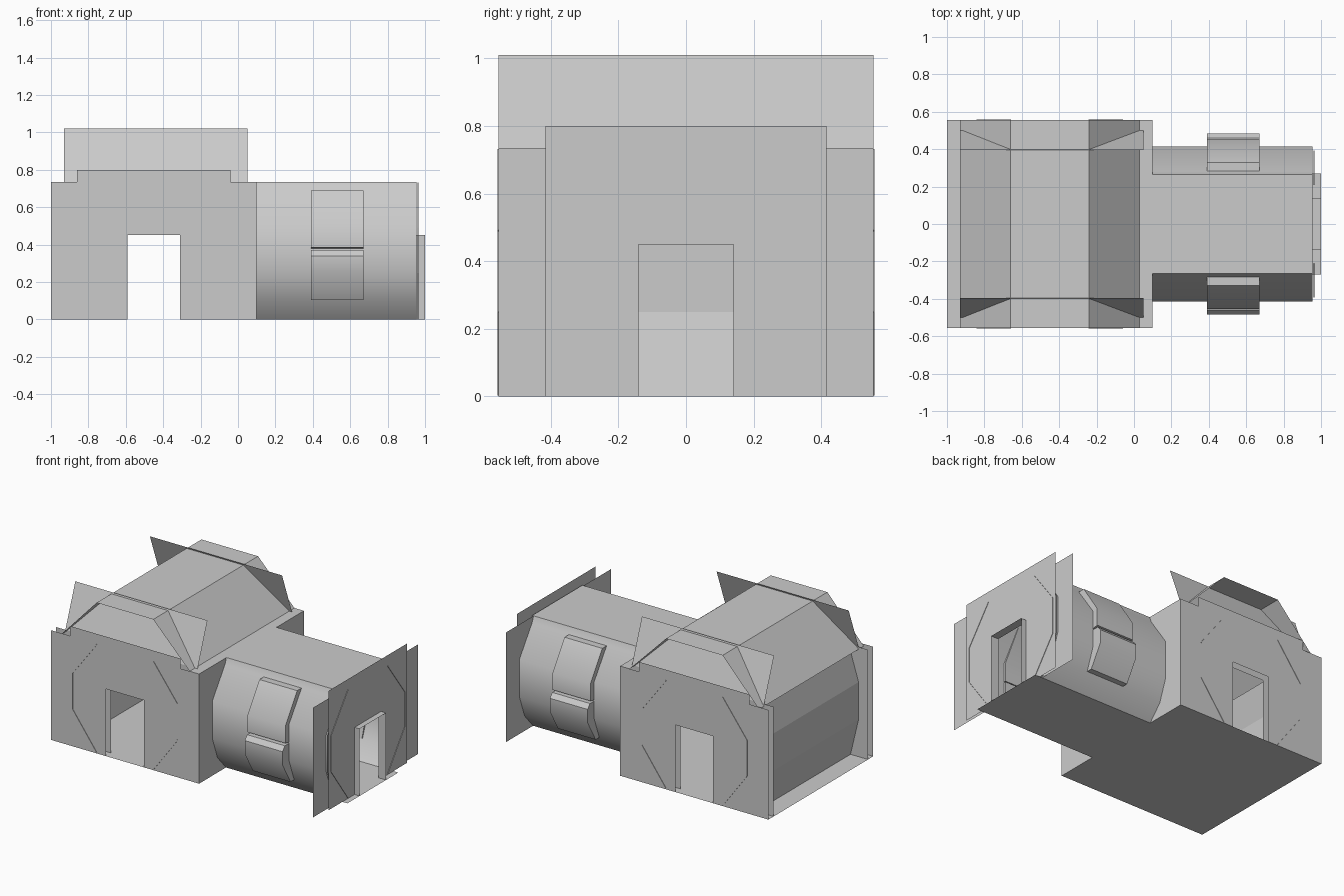
import bpy
import bmesh
import math
from mathutils import Vector

cube = bpy.data.objects.get("Cube")
if cube:
    bpy.data.objects.remove(cube, do_unlink=True)

grey = bpy.data.materials.new("plain_grey")
grey.use_nodes = True
COLOUR = (0.6, 0.6, 0.6, 1)
grey.diffuse_color = COLOUR
grey.node_tree.nodes["Principled BSDF"].inputs["Base Color"].default_value = COLOUR


def finish(name, bm, smooth=None):
    mesh = bpy.data.meshes.new(name)
    bm.to_mesh(mesh)
    bm.free()
    mesh.materials.append(grey)
    obj = bpy.data.objects.new(name, mesh)
    bpy.context.collection.objects.link(obj)
    if smooth:
        bpy.ops.object.select_all(action="DESELECT")
        obj.select_set(True)
        bpy.context.view_layer.objects.active = obj
        bpy.ops.object.shade_smooth_by_angle(angle=math.radians(smooth))
    return obj


def sheet(name, points, facing):
    """One flat sheet turned towards a direction."""
    bm = bmesh.new()
    face = bm.faces.new([bm.verts.new(p) for p in points])
    face.normal_update()
    if face.normal.dot(Vector(facing)) < 0:
        face.normal_flip()
    return finish(name, bm)


def sweep(name, profile, place, start, end, closed=False, smooth=None):
    """Sweep a profile straight from start to end; place maps (u, v, t) to xyz."""
    bm = bmesh.new()
    rows = [[bm.verts.new(place(u, v, t)) for u, v in profile] for t in (start, end)]
    n = len(profile)
    for i in range(n if closed else n - 1):
        j = (i + 1) % n
        bm.faces.new((rows[0][i], rows[0][j], rows[1][j], rows[1][i]))
    if closed:
        for row in rows:
            bm.faces.new(row)
        bmesh.ops.recalc_face_normals(bm, faces=bm.faces)
    else:
        # Turn the sheet outward from the core of the passage
        bm.normal_update()
        core = Vector(place(sum(u for u, v in profile) / n, 0.4, (start + end) / 2))
        for f in bm.faces:
            away = f.calc_center_median() - core
            if f.normal.dot(away) < 0:
                f.normal_flip()
    return finish(name, bm, smooth)


def along_x(u, v, t):
    return (t, u, v)


def along_y(u, v, t):
    return (u, t, v)


def door_outline(half, top):
    """Wall outline with a doorway cut up from the floor."""
    return [(-half, 0), (-half, top), (half, top), (half, 0),
            (0.14, 0), (0.14, 0.45), (-0.14, 0.45), (-0.14, 0)]


MID = -0.45
TOP = 0.735

# Floor of both passages
sheet("floor", [(-1, -0.555, 0), (0.1, -0.555, 0), (0.1, -0.27, 0), (1, -0.27, 0),
                (1, 0.27, 0), (0.1, 0.27, 0), (0.1, 0.555, 0), (-1, 0.555, 0)], (0, 0, -1))

# Main passage: side wall, raised roof and flat ledge
sweep("main_roof", [(-0.93, 0.72), (-0.66, 1.01), (-0.24, 1.01), (0.03, TOP), (0.1, TOP)],
      along_y, -0.555, 0.555)
sweep("main_side_wall", [(-0.87, 0), (-0.93, 0.25), (-0.93, 0.5), (-0.87, 0.69), (-0.93, 0.72)],
      along_y, -0.5, 0.5)

# Walls, leaning gables and octagon seams at both ends of the main passage
seam = [(0.21, 0.73), (0.39, 0.49), (0.39, 0.25), (0.21, 0.005)]


def seams(name, place, t, sides):
    for side, count in sides:
        for i in count:
            a, b = Vector(seam[i]), Vector(seam[i + 1])
            across = (b - a).orthogonal().normalized() * 0.003
            corners = [a - across, a + across, b + across, b - across]
            sweep(name, [(side * p.x, p.y) for p in corners],
                  place, t - 0.003, t + 0.003, closed=True)


for s, label in ((-1, "front"), (1, "back")):
    def wall(name, half, top, y):
        width = 0.55 if half > 0.5 else half
        sheet(name, [(MID + u, s * y, v) for u, v in door_outline(width, top)], (0, s, 0))
    wall(label + "_wall", 0.55, TOP, 0.555)
    wall(label + "_wall_panel", 0.41, 0.8, 0.553)
    wall(label + "_inner_wall", 0.55, TOP, 0.5)
    sheet(label + "_leaning_gable",
          [(-0.93, s * 0.5, TOP), (0.05, s * 0.5, TOP),
           (0.05, s * 0.395, 1.02), (-0.93, s * 0.395, 1.02)], (0, s, 0.3))
    seams(label + "_seam", lambda u, v, t: (MID + u, t, v), s * 0.555,
          ((-1, (0, 1, 2)), (1, (0, 2))))

# Wall between the passages, either side of the opening
for s, label in ((-1, "front"), (1, "back")):
    sheet(label + "_junction_wall",
          [(0.1, s * 0.27, 0), (0.1, s * 0.555, 0), (0.1, s * 0.555, TOP),
           (0.1, s * 0.27, TOP)], (1, 0, 0))

# Side passage tube
half_tube = [(0.27, 0), (0.36, 0.1), (0.415, 0.25), (0.415, 0.5), (0.28, 0.695), (0.265, TOP)]
tube = half_tube + [(-u, v) for u, v in reversed(half_tube)]
sweep("side_tube", tube, along_x, 0.1, 0.955, smooth=36)

# Raised clamps on the tube, each an upper slab and a lower box
clamps = {
    "upper_clamp": [(0.28, 0.69), (0.33, 0.69), (0.455, 0.5), (0.455, 0.385), (0.4, 0.375), (0.4, 0.5)],
    "lower_clamp": [(0.4, 0.37), (0.46, 0.37), (0.485, 0.34), (0.485, 0.25), (0.4, 0.105),
                    (0.355, 0.105), (0.4, 0.25)],
}
for s in (-1, 1):
    for name, profile in clamps.items():
        sweep(name, [(s * u, v) for u, v in profile], along_x, 0.39, 0.67, closed=True, smooth=36)

# End wall of the side passage with its doorway
for name, half, top, x in (("end_wall", 0.555, TOP, 0.945), ("end_panel", 0.415, 0.8, 0.963)):
    sheet(name, [(x, u, v) for u, v in door_outline(half, top)], (1, 0, 0))
seams("end_seam", along_x, 0.963, ((-1, (0, 1, 2)), (1, (0, 1, 2))))
sweep("door_frame", [(-0.14, 0), (-0.14, 0.45), (0.14, 0.45), (0.14, 0)], along_x, 0.945, 1)
